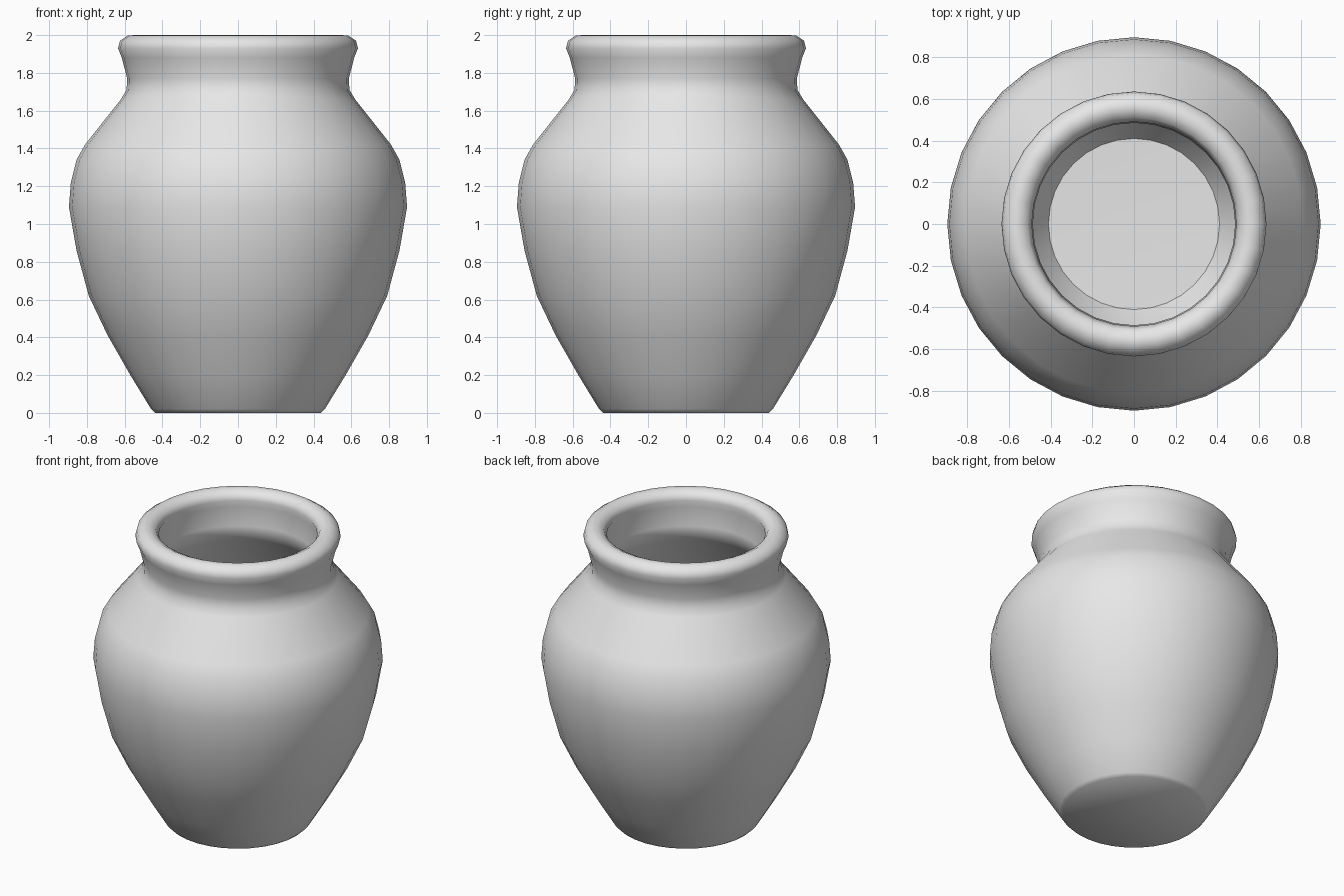
import bpy, bmesh, math

cube = bpy.data.objects.get("Cube")
if cube:
    bpy.data.objects.remove(cube, do_unlink=True)

# Plain grey clay
clay = bpy.data.materials.new("grey clay")
clay.use_nodes = True
color = (0.8, 0.8, 0.8, 1)
clay.diffuse_color = color
clay.node_tree.nodes["Principled BSDF"].inputs["Base Color"].default_value = color

# Wall profile (radius, height): underside, outer wall, rim, inner wall, floor
outer = [(0, 0), (0.44, 0), (0.46, 0.02), (0.57, 0.2), (0.69, 0.41),
         (0.79, 0.62), (0.855, 0.86), (0.895, 1.09), (0.885, 1.22),
         (0.855, 1.34), (0.81, 1.42), (0.62, 1.66), (0.59, 1.71),
         (0.587, 1.77), (0.615, 1.88), (0.635, 1.93)]
rim = [(0.625, 1.97), (0.585, 1.997), (0.55, 2), (0.51, 1.98), (0.49, 1.94)]
inner = [(0.51, 1.89), (0.485, 1.77), (0.49, 1.71), (0.53, 1.65),
         (0.72, 1.41), (0.78, 1.29), (0.795, 1.09), (0.76, 0.86),
         (0.69, 0.63), (0.59, 0.42), (0.47, 0.2), (0.41, 0.11), (0, 0.1)]

# Turn the profile round the upright axis
bm = bmesh.new()
verts = [bm.verts.new((r, 0, z)) for r, z in outer + rim + inner]
edges = [bm.edges.new(pair) for pair in zip(verts, verts[1:])]
bmesh.ops.spin(bm, geom=verts + edges, cent=(0, 0, 0), axis=(0, 0, 1),
               angle=math.tau, steps=32, use_merge=False)
bmesh.ops.remove_doubles(bm, verts=bm.verts, dist=0.0005)
bmesh.ops.recalc_face_normals(bm, faces=bm.faces)

mesh = bpy.data.meshes.new("pot")
bm.to_mesh(mesh)
bm.free()
mesh.materials.append(clay)
pot = bpy.data.objects.new("pot", mesh)
bpy.context.collection.objects.link(pot)

# Smooth walls with a crisp foot
bpy.context.view_layer.objects.active = pot
pot.select_set(True)
bpy.ops.object.shade_smooth_by_angle(angle=math.radians(50))
